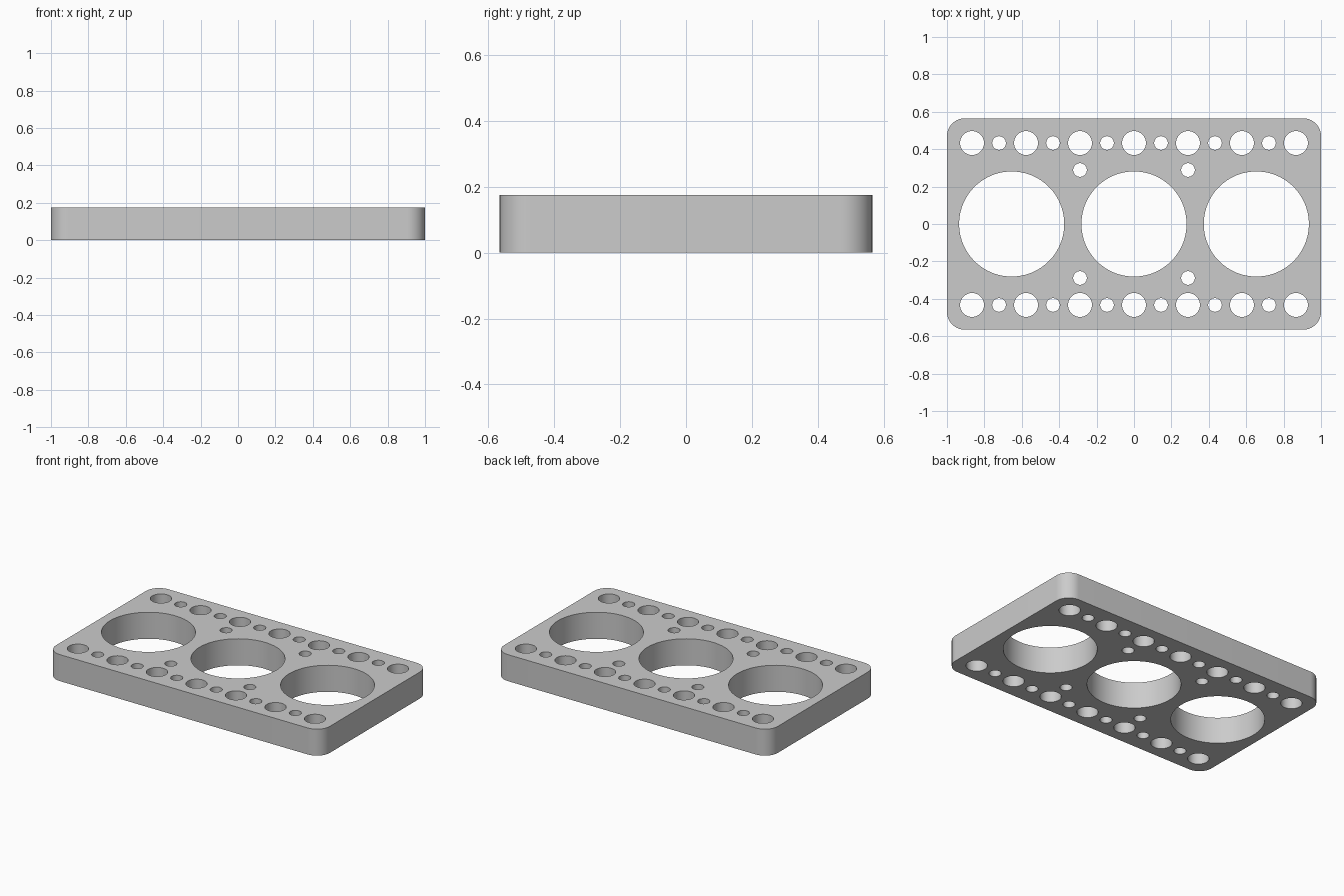
import bpy, bmesh, math

HALF_X, HALF_Y, HEIGHT, CORNER = 1.0, 0.565, 0.175, 0.095
PITCH = 0.1443          # spacing between neighbouring small and medium holes
ROW_Y = 3 * PITCH
BIG_R, MEDIUM_R, SMALL_R = 0.281, 0.064, 0.0365

# Remove the default cube
cube = bpy.data.objects.get("Cube")
if cube:
    bpy.data.objects.remove(cube, do_unlink=True)

# Material
grey = bpy.data.materials.new("plain grey")
grey.use_nodes = True
colour = (0.6, 0.6, 0.6, 1)
grey.diffuse_color = colour
grey.node_tree.nodes["Principled BSDF"].inputs["Base Color"].default_value = colour


def arc(cx, cy, r, start, sweep, steps):
    return [(cx + r * math.cos(start + sweep * i / steps),
             cy + r * math.sin(start + sweep * i / steps)) for i in range(steps + 1)]


def circle(cx, cy, r, sides):
    return arc(cx, cy, r, 0, math.tau, sides)[:-1]


# Rounded outline
outline = []
for i, (sx, sy) in enumerate([(1, 1), (-1, 1), (-1, -1), (1, -1)]):
    outline += arc(sx * (HALF_X - CORNER), sy * (HALF_Y - CORNER), CORNER,
                   i * math.pi / 2, math.pi / 2, 16)
loops = [outline]

# Three large bores
loops += [circle(x, 0, BIG_R, 96) for x in (-0.654, 0, 0.654)]

# Two rows of alternating holes, and small holes between the bores
for side in (-1, 1):
    for i in range(-6, 7):
        r = MEDIUM_R if i % 2 == 0 else SMALL_R
        loops.append(circle(i * PITCH, side * ROW_Y, r, 48))
    for x in (-2 * PITCH, 2 * PITCH):
        loops.append(circle(x, side * 2 * PITCH, SMALL_R, 48))

# Filled profile with holes, extruded to a solid plate
curve = bpy.data.curves.new("perforated_plate", "CURVE")
curve.dimensions = "2D"
curve.fill_mode = "BOTH"
curve.extrude = HEIGHT / 2
for loop in loops:
    spline = curve.splines.new("POLY")
    spline.points.add(len(loop) - 1)
    for point, (x, y) in zip(spline.points, loop):
        point.co = (x, y, 0, 1)
    spline.use_cyclic_u = True
plate = bpy.data.objects.new("perforated_plate", curve)
bpy.context.collection.objects.link(plate)
bpy.ops.object.select_all(action="DESELECT")
plate.select_set(True)
bpy.context.view_layer.objects.active = plate
bpy.ops.object.convert(target="MESH")

# Weld the walls to the faces and stand the plate on the ground
plate = bpy.context.object
bm = bmesh.new()
bm.from_mesh(plate.data)
bmesh.ops.remove_doubles(bm, verts=bm.verts, dist=0.0001)
bmesh.ops.translate(bm, verts=bm.verts, vec=(0, 0, HEIGHT / 2))
bmesh.ops.recalc_face_normals(bm, faces=bm.faces)
bm.to_mesh(plate.data)
bm.free()
plate.data.materials.clear()
plate.data.materials.append(grey)
bpy.ops.object.shade_smooth_by_angle(angle=math.radians(30))
